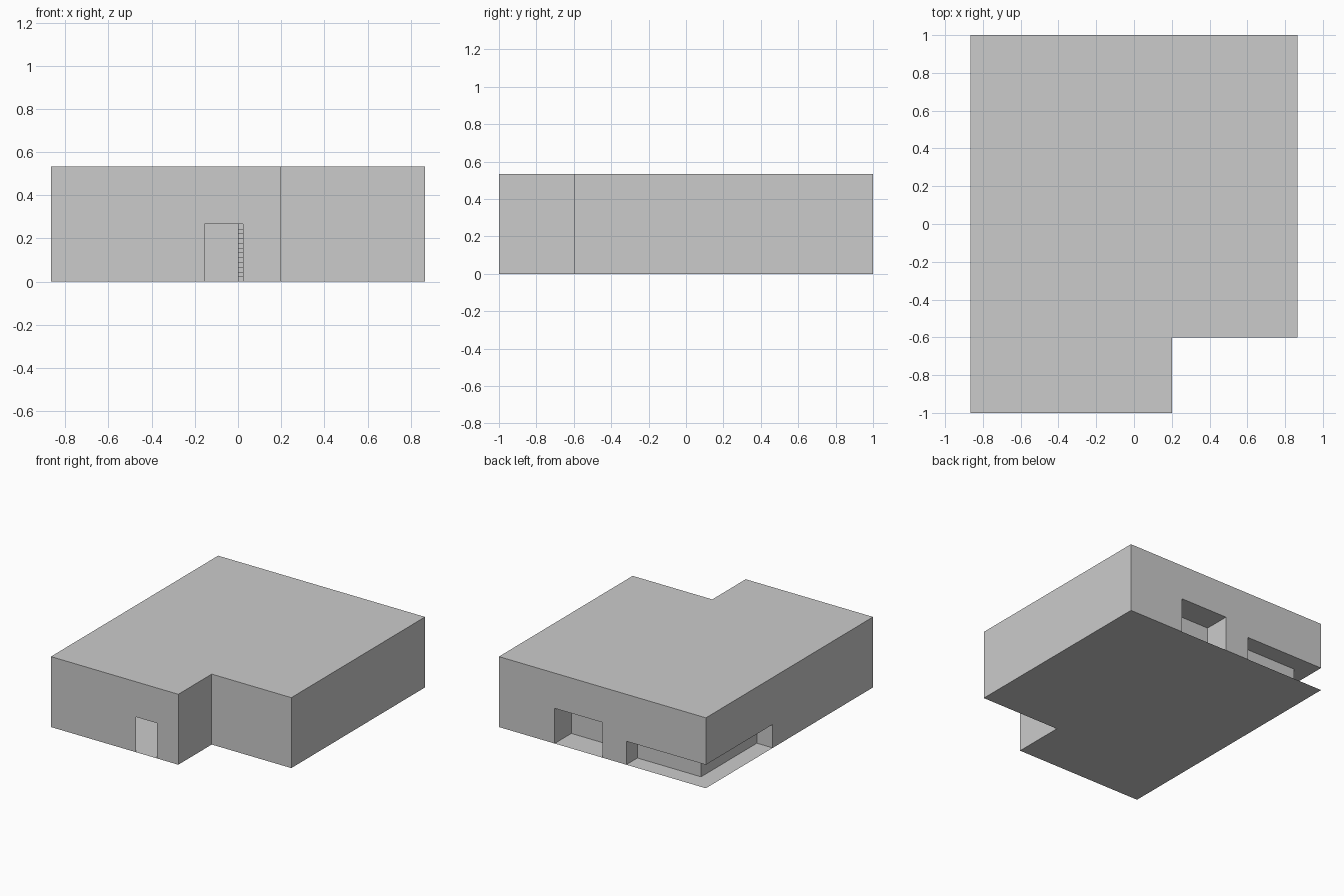
import bpy

if "Cube" in bpy.data.objects:
    bpy.data.objects.remove(bpy.data.objects["Cube"])

U = 1 / 15            # plan module: the building is 26 x 30 x 8 modules
TOP = 8
DOOR_H = 4
LOW_H = 8 / 3


def add_mesh(name, verts, faces):
    mesh = bpy.data.meshes.new(name)
    mesh.from_pydata([tuple(c * U for c in v) for v in verts], [], faces)
    obj = bpy.data.objects.new(name, mesh)
    bpy.context.collection.objects.link(obj)
    return obj


def panel(name, verts):
    """One flat outline."""
    return add_mesh(name, verts, [list(range(len(verts)))])


def ribbon(name, path, height):
    """Upright walls along a plan path."""
    n = len(path)
    verts = [(x, y, z) for z in (0, height) for x, y in path]
    return add_mesh(name, verts, [(i, i + 1, n + i + 1, n + i) for i in range(n - 1)])


# Floor and roof
plan = [(-13, -15), (3, -15), (3, -9), (13, -9), (13, 15), (-13, 15)]
panel("floor", [(x, y, 0) for x, y in reversed(plan)])
panel("roof", [(x, y, TOP) for x, y in plan])

# Front wall with doorway
d0, d1 = -7 / 3, 1 / 3
front = [(-13, 0), (d0, 0), (d0, DOOR_H), (d1, DOOR_H), (d1, 0), (3, 0), (3, TOP), (-13, TOP)]
panel("front_wall", [(x, -15, z) for x, z in front])

# Stepped right side walls
ribbon("right_walls", plan[1:5], TOP)

# Back wall with porch opening and corner opening
back = [(13, 0), (6, 0), (6, DOOR_H), (0, DOOR_H), (0, 0), (-3, 0),
        (-3, LOW_H), (-13, LOW_H), (-13, TOP), (13, TOP)]
panel("back_wall", [(x, 15, z) for x, z in back])

# Left wall with corner opening
left = [(-15, 0), (3, 0), (3, LOW_H), (15, LOW_H), (15, TOP), (-15, TOP)]
panel("left_wall", [(-13, y, z) for y, z in reversed(left)])

# Back porch recess
porch = [(6, 15), (6, 12), (0, 12), (0, 15)]
ribbon("porch_walls", porch, DOOR_H)
panel("porch_ceiling", [(x, y, DOOR_H) for x, y in porch])

# Low recess wrapping the back left corner
corner = [(-3, 15), (-3, 13), (-11, 13), (-11, 3), (-13, 3)]
ribbon("corner_recess_walls", corner, LOW_H)
panel("corner_recess_ceiling", [(x, y, LOW_H) for x, y in corner + [(-13, 15)]])

# Inner stairs rising to the top of the porch
STEPS, RUN = 12, 0.5
rise = DOOR_H / STEPS
profile = []
for i in range(STEPS):
    y = 12 - (STEPS - i) * RUN
    profile += [(y, i * rise), (y, (i + 1) * rise)]
profile.append((12, DOOR_H))
n = len(profile)
verts = [(x, y, z) for x in (0, 6) for y, z in profile + [(12, 0)]]
m = n + 1
faces = [(i, m + i, m + i + 1, i + 1) for i in range(n - 1)]
faces += [list(range(m)), list(range(2 * m - 1, m - 1, -1))]
add_mesh("stairs", verts, faces)
